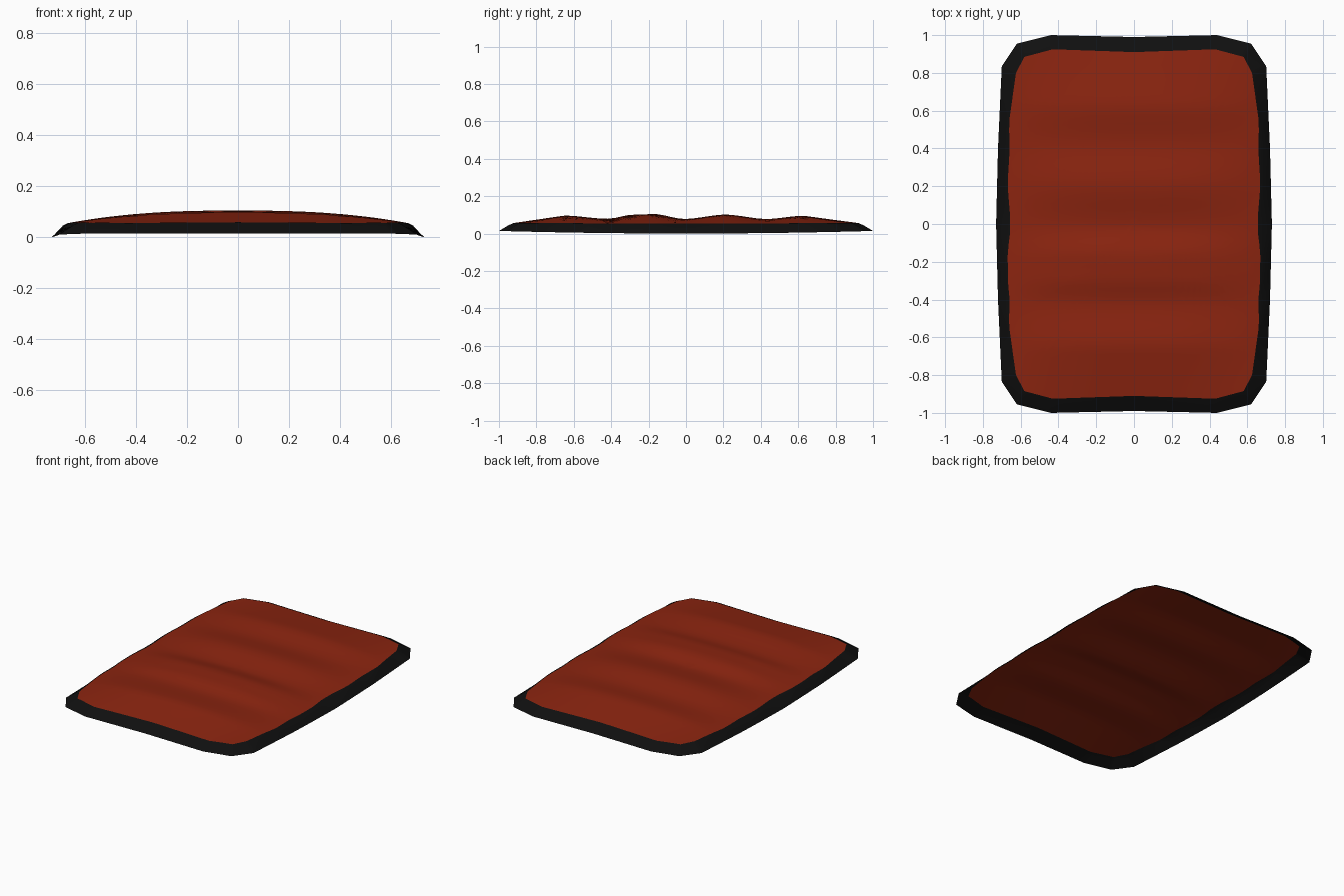
import bpy, bmesh, math
from mathutils import Vector

if "Cube" in bpy.data.objects:
    bpy.data.objects.remove(bpy.data.objects["Cube"])


def material(name, rgb):
    m = bpy.data.materials.new(name)
    m.use_nodes = True
    m.diffuse_color = (*rgb, 1)
    m.node_tree.nodes["Principled BSDF"].inputs["Base Color"].default_value = (*rgb, 1)
    return m


red = material("brick_red", (0.26, 0.018, 0.005))
black = material("soft_black", (0.005, 0.005, 0.005))

# Quarter outlines, from the middle of the end to the middle of the side
OUTER = [(0, 0.99), (0.44, 1.0), (0.62, 0.955), (0.70, 0.835), (0.72, 0.4), (0.73, 0)]
INNER = [(0, 0.91), (0.43, 0.925), (0.58, 0.885), (0.625, 0.80), (0.66, 0.55), (0.655, 0)]
# Crest line along the length: (y, z)
CREST = [(-0.93, 0.055), (-0.8, 0.074), (-0.65, 0.096), (-0.42, 0.079), (-0.28, 0.101),
         (-0.17, 0.104), (-0.01, 0.078), (0.21, 0.101), (0.43, 0.078), (0.63, 0.095),
         (0.8, 0.072), (0.93, 0.055)]
STEPS = 10
RINGS = 24
EDGE_Z = 0.055


def crest(y):
    """Smoothly blended crest height at y."""
    for (y0, z0), (y1, z1) in zip(CREST, CREST[1:]):
        if y0 <= y <= y1:
            t = (y - y0) / (y1 - y0)
            if y0 > -0.7 and y1 < 0.7:
                t = t * t * (3 - 2 * t)
            return z0 + (z1 - z0) * t
    return EDGE_Z


def full_loop(quarter):
    """Subdivide a quarter outline and mirror it into a closed loop."""
    q = []
    for a, b in zip(quarter, quarter[1:]):
        q += [Vector(a).lerp(Vector(b), i / STEPS) for i in range(STEPS)]
    q.append(Vector(quarter[-1]))
    half = q + [Vector((p.x, -p.y)) for p in reversed(q[:-1])]
    return half + [Vector((-p.x, p.y)) for p in reversed(half[1:-1])]


def cushion_z(p):
    across = max(0, 1 - (abs(p.x) / 0.675) ** 2.5)
    return EDGE_Z - 0.002 + (crest(p.y) - EDGE_Z + 0.002) * across


def shell(name, rings, mat, closed):
    """Bridge rings of points from the outside in."""
    bm = bmesh.new()
    loops = [[bm.verts.new(p) for p in ring] for ring in rings]
    n = len(loops[0])
    for a, b in zip(loops, loops[1:]):
        for i in range(n):
            j = (i + 1) % n
            bm.faces.new((a[j], a[i], b[i], b[j]))
    if closed:
        last = loops[-1]
        mid = bm.verts.new((0, 0, cushion_z(Vector((0, 0)))))
        for i in range(n):
            bm.faces.new((last[(i + 1) % n], last[i], mid))
    bm.normal_update()
    if sum(f.normal.z for f in bm.faces) < 0:
        bmesh.ops.reverse_faces(bm, faces=bm.faces[:])
    mesh = bpy.data.meshes.new(name)
    bm.to_mesh(mesh)
    bm.free()
    obj = bpy.data.objects.new(name, mesh)
    bpy.context.collection.objects.link(obj)
    mesh.materials.append(mat)
    bpy.ops.object.select_all(action="DESELECT")
    obj.select_set(True)
    bpy.context.view_layer.objects.active = obj
    bpy.ops.object.shade_smooth_by_angle(angle=math.radians(35))
    return obj


outer = full_loop(OUTER)
inner = full_loop(INNER)
# The side seam bulges where the cushion ridges meet it
for p in inner:
    if abs(p.y) < 0.5:
        p.x += math.copysign(0.5 * (crest(p.y) - 0.08), p.x)

# Black sloping rim
foot = [(p.x, p.y, 0.014 * p.y ** 2) for p in outer]
shoulder = [(*a.lerp(b, 0.7), 0.045) for a, b in zip(outer, inner)]
seam = [(*p, cushion_z(p)) for p in inner]
shell("rim", [foot, shoulder, seam], black, False)

# Red ridged cushion, open underneath
cushion = []
for k in range(RINGS):
    ring = [p * (1 - k / RINGS) for p in inner]
    cushion.append([(*p, cushion_z(p)) for p in ring])
shell("cushion", cushion, red, True)
